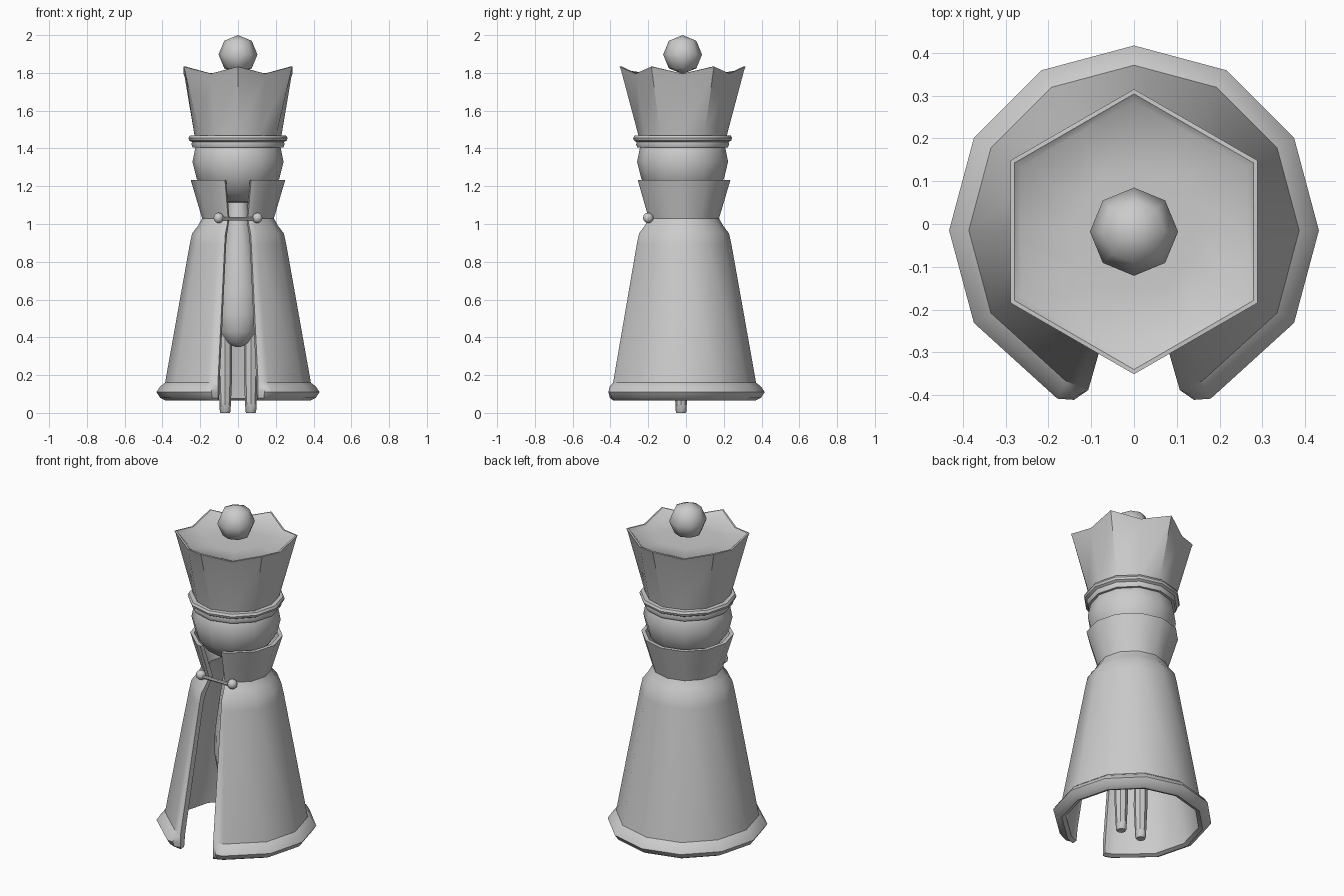
import bpy, bmesh
from math import sin, cos, radians, pi
from mathutils import Vector

if "Cube" in bpy.data.objects:
    bpy.data.objects.remove(bpy.data.objects["Cube"])

CY = -0.018  # shared axis of all turned parts


def finish(bm, name, angle=40):
    bmesh.ops.recalc_face_normals(bm, faces=bm.faces[:])
    me = bpy.data.meshes.new(name)
    bm.to_mesh(me)
    bm.free()
    for p in me.polygons:
        p.use_smooth = True
    me.set_sharp_from_angle(angle=radians(angle))
    ob = bpy.data.objects.new(name, me)
    bpy.context.collection.objects.link(ob)
    return ob


def skin(bm, rings):
    """Bridge consecutive closed rings of vertices."""
    for a, b in zip(rings, rings[1:]):
        n = len(a)
        for i in range(n):
            j = (i + 1) % n
            bm.faces.new((a[i], a[j], b[j], b[i]))


def lathe(name, profile, sides=12, x=0, y=CY, angle=40):
    bm = bmesh.new()
    rings = [[bm.verts.new((x + r * sin(2 * pi * k / sides), y - r * cos(2 * pi * k / sides), z))
              for k in range(sides)] for r, z in profile]
    skin(bm, rings)
    bm.faces.new(rings[0])
    bm.faces.new(rings[-1])
    return finish(bm, name, angle)


# Open cloak: closed wall section swept around the back, slit at the front
section = [(0.250, 1.232), (0.190, 1.03), (0.212, 0.99), (0.243, 0.95), (0.256, 0.89), (0.386, 0.16),
           (0.412, 0.14), (0.432, 0.11), (0.412, 0.08), (0.385, 0.066),
           (0.362, 0.075), (0.355, 0.15), (0.228, 0.89), (0.213, 0.94), (0.163, 1.03), (0.228, 1.232)]
bm = bmesh.new()
half = [16, 19.5, 24.5]
angles = half + [60 + 30 * k for k in range(9)] + [360 - a for a in reversed(half)]
rings = []
for a in angles:
    edge = min(a, 360 - a)
    limit = 0.388 if edge < 17 else 0.42 if edge < 20 else 1  # hem rounds in at the slit
    t = radians(a)
    rings.append([bm.verts.new((min(r, limit) * sin(t), CY + 0.003 - min(r, limit) * cos(t), z))
                  for r, z in section])
skin(bm, rings)
bm.faces.new(rings[0])
bm.faces.new(rings[-1])
finish(bm, "cloak")

# Crown: twelve-sided base flaring to a six-pointed hexagonal rim, dished top
bm = bmesh.new()


def crown_ring(radius, z, hexed=0.0, dip=0.0):
    ring = []
    for k in range(12):
        t = radians(30 * k)
        odd = k % 2
        r = radius * (1 - hexed * (1 - cos(radians(30)))) if odd else radius
        ring.append(bm.verts.new((r * sin(t), CY - r * cos(t), z - dip * odd)))
    return ring


rings = [crown_ring(0.225, 1.43), crown_ring(0.237, 1.48, 0.15),
         crown_ring(0.326, 1.815, 1, 0.037), crown_ring(0.333, 1.833, 1, 0.037),
         crown_ring(0.322, 1.834, 1, 0.038), crown_ring(0.305, 1.815, 1, 0.025),
         crown_ring(0.15, 1.79)]
skin(bm, rings)
bm.faces.new(rings[0])
bm.faces.new(rings[-1])
finish(bm, "crown")

# Band under the crown
lathe("crown_band", [(0.21, 1.405), (0.240, 1.405), (0.246, 1.42), (0.244, 1.434), (0.258, 1.442),
                     (0.262, 1.455), (0.255, 1.468), (0.22, 1.47)])

# Head and body
lathe("head", [(0.205, 1.44), (0.225, 1.41), (0.241, 1.33), (0.219, 1.24),
               (0.165, 1.165), (0.09, 1.12), (0.02, 1.108)])
lathe("body", [(0.05, 1.14), (0.065, 1.02), (0.09, 0.85), (0.115, 0.65), (0.118, 0.52),
               (0.102, 0.43), (0.065, 0.37), (0.015, 0.35)])

# Legs
for side, label in ((-1, "left"), (1, "right")):
    lathe("leg_" + label, [(0.024, 0), (0.028, 0.005), (0.031, 0.06), (0.037, 0.2), (0.036, 0.42)],
          8, side * 0.068, -0.026)


# Crown ball and cloak clasp
def ball(name, r, loc, seg, ring):
    bm = bmesh.new()
    bmesh.ops.create_uvsphere(bm, u_segments=seg, v_segments=ring, radius=r)
    bmesh.ops.translate(bm, verts=bm.verts, vec=Vector(loc))
    return finish(bm, name, 60)


ball("crown_ball", 0.103, (0, CY, 1.897), 8, 4)
for side, label in ((-1, "left"), (1, "right")):
    ball("clasp_button_" + label, 0.028, (side * 0.103, -0.2, 1.032), 10, 6)

bm = bmesh.new()
bmesh.ops.create_cone(bm, cap_ends=True, segments=8, radius1=0.01, radius2=0.01, depth=0.2)
for v in bm.verts:
    v.co = Vector((v.co.z, v.co.x - 0.205, v.co.y + 1.028))
finish(bm, "clasp_rod")
